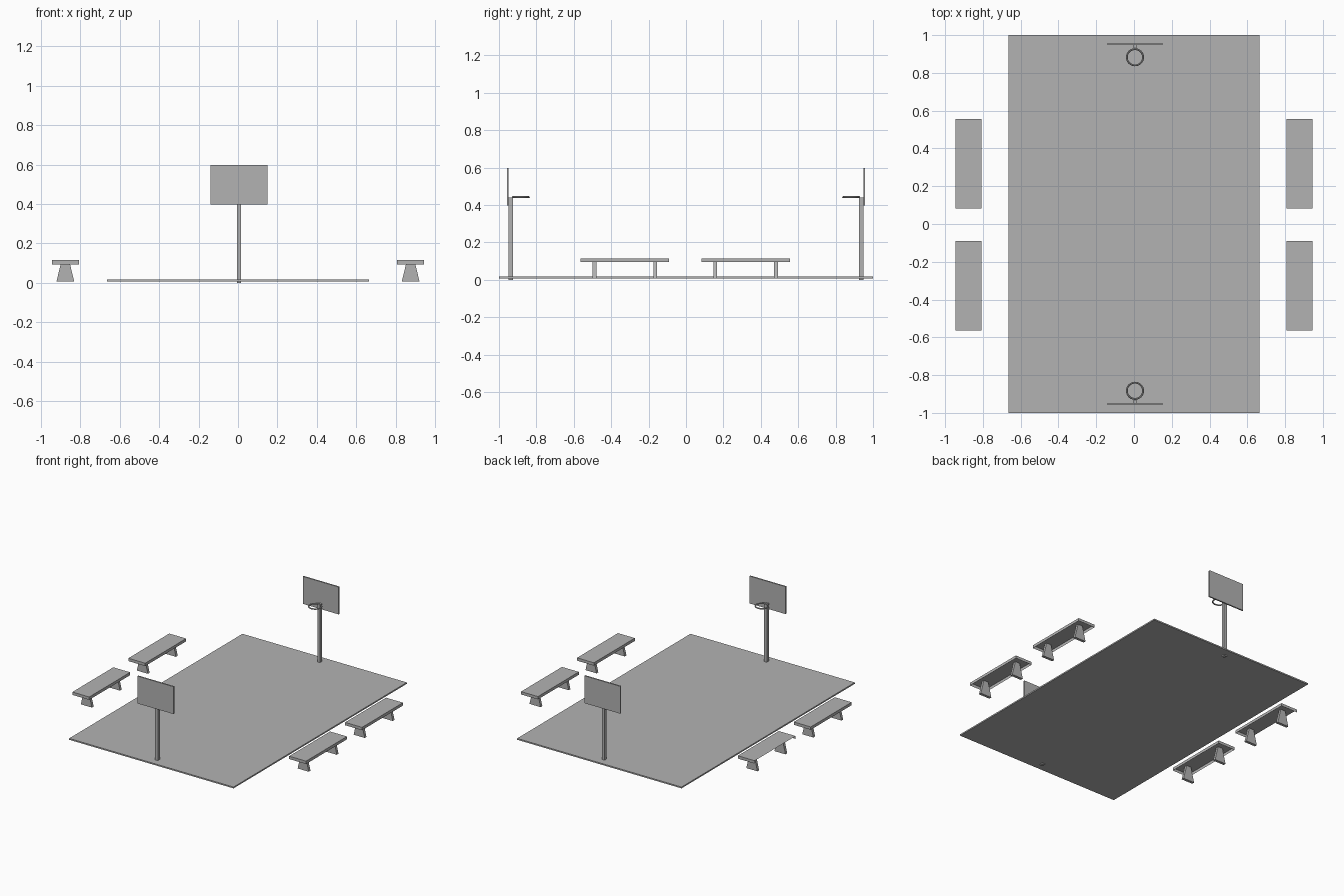
import bpy, bmesh
from mathutils import Matrix, Vector

cube = bpy.data.objects.get("Cube")
if cube:
    bpy.data.objects.remove(cube)

GREY = (0.45, 0.45, 0.45, 1)
grey = bpy.data.materials.new("plain grey")
grey.use_nodes = True
grey.diffuse_color = GREY
grey.node_tree.nodes["Principled BSDF"].inputs["Base Color"].default_value = GREY


def finish(name, bm):
    mesh = bpy.data.meshes.new(name)
    bm.to_mesh(mesh)
    bm.free()
    mesh.materials.append(grey)
    obj = bpy.data.objects.new(name, mesh)
    bpy.context.collection.objects.link(obj)
    return obj


def box_mesh(low, high):
    low, high = Vector(low), Vector(high)
    bm = bmesh.new()
    size = Matrix.Diagonal((high - low).to_4d())
    bmesh.ops.create_cube(bm, size=1, matrix=Matrix.Translation((low + high) / 2) @ size)
    return bm


def box(name, low, high):
    return finish(name, box_mesh(low, high))


def seat(name, x, y, open_outer_side):
    # Shallow shell, open underneath
    bm = box_mesh((x - 0.068, y - 0.236, 0.094), (x + 0.068, y + 0.236, 0.115))
    bm.normal_update()
    gone = [f for f in bm.faces
            if f.normal.z < -0.9 or (open_outer_side and f.normal.x < -0.9)]
    bmesh.ops.delete(bm, geom=gone, context="FACES")
    return finish(name, bm)


def leg(name, x, y):
    # Plank tapering towards the seat
    bm = box_mesh((x - 0.045, y - 0.01, 0.007), (x + 0.045, y + 0.01, 0.114))
    for v in bm.verts:
        if v.co.z > 0.1:
            v.co.x = x + (v.co.x - x) * 0.42
    return finish(name, bm)


# Court slab
box("court", (-0.664, -1, 0.008), (0.664, 1, 0.018))

# Benches, two along each long side
for side, x in (("left", 0.876), ("right", -0.876)):
    for end, y in (("front", -0.327), ("back", 0.319)):
        tag = f"{end}_{side}"
        seat(f"seat_{tag}", x, y, tag == "back_right")
        for part, dy in (("near", -0.162), ("far", 0.162)):
            leg(f"leg_{tag}_{part}", x, y + dy)

# Hoops at both ends
CX = 0.005
for end, s in (("front", -1), ("back", 1)):
    def span(name, half, y0, y1, z0, z1):
        ys = sorted((s * y0, s * y1))
        box(f"{name}_{end}", (CX - half, ys[0], z0), (CX + half, ys[1], z1))

    span("pole", 0.011, 0.924, 0.948, 0, 0.44)
    span("backboard", 0.145, 0.948, 0.958, 0.397, 0.597)
    bpy.ops.mesh.primitive_torus_add(
        major_segments=32, minor_segments=8, major_radius=0.043,
        minor_radius=0.005, location=(CX, s * 0.883, 0.442))
    ring = bpy.context.object
    ring.name = f"ring_{end}"
    ring.data.materials.append(grey)
    bpy.ops.object.shade_smooth_by_angle()
